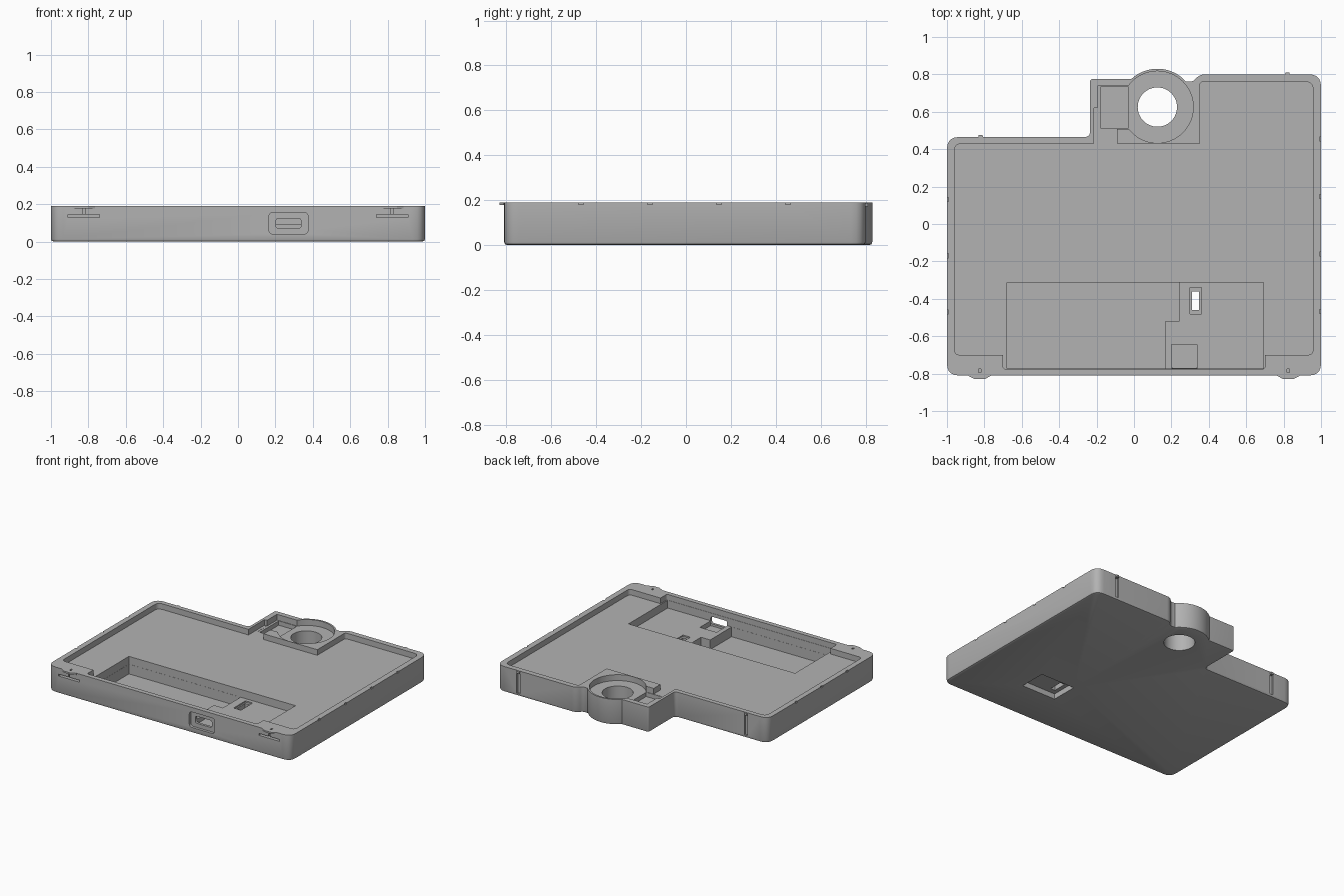
import bpy, bmesh, math
from mathutils import Vector

if "Cube" in bpy.data.objects:
    bpy.data.objects.remove(bpy.data.objects["Cube"])

grey = bpy.data.materials.new("plain grey")
grey.diffuse_color = (0.45, 0.45, 0.45, 1)
grey.use_nodes = True
grey.node_tree.nodes["Principled BSDF"].inputs["Base Color"].default_value = grey.diffuse_color


def rounded(pts, seg=5):
    """Round each (x, y, radius) corner of an outline."""
    out = []
    for i, p in enumerate(pts):
        r = p[2] if len(p) > 2 else 0
        c = Vector(p[:2])
        if r == 0:
            out.append(c)
            continue
        a = c + (Vector(pts[i - 1][:2]) - c).normalized() * r
        b = c + (Vector(pts[(i + 1) % len(pts)][:2]) - c).normalized() * r
        for k in range(seg + 1):
            t = k / seg
            out.append(a * (1 - t) ** 2 + c * 2 * t * (1 - t) + b * t * t)
    return out


def prism(name, pts, z0, z1, foot=0):
    """Extrude an outline from z0 to z1, with an optional bevelled foot."""
    bm = bmesh.new()
    base = bm.faces.new([bm.verts.new((p[0], p[1], z0)) for p in rounded(pts)])
    top = bmesh.ops.extrude_face_region(bm, geom=[base])["geom"]
    for v in top:
        if isinstance(v, bmesh.types.BMVert):
            v.co.z = z1
    bmesh.ops.recalc_face_normals(bm, faces=bm.faces)
    if foot:
        edges = [e for e in bm.edges if all(v.co.z < z0 + 1e-5 for v in e.verts)]
        bmesh.ops.bevel(bm, geom=edges, offset=foot, segments=2, profile=0.5, affect='EDGES')
    me = bpy.data.meshes.new(name)
    bm.to_mesh(me)
    bm.free()
    ob = bpy.data.objects.new(name, me)
    bpy.context.collection.objects.link(ob)
    me.materials.append(grey)
    return ob


def box(name, x0, x1, y0, y1, z0, z1):
    return prism(name, [(x0, y0), (x1, y0), (x1, y1), (x0, y1)], z0, z1)


def front_pill(name, cx, cz, w, h, y0, y1, r):
    """Rounded rectangle running along y."""
    x, z = w / 2, h / 2
    ob = prism(name, [(-x, -z, r), (x, -z, r), (x, z, r), (-x, z, r)], -y1, -y0)
    for v in ob.data.vertices:
        v.co = (cx + v.co.x, -v.co.z, cz + v.co.y)
    ob.data.update()
    return ob


def arc(cx, cy, r, a0, a1, n):
    return [(cx + r * math.cos(math.radians(a0 + (a1 - a0) * k / n)),
             cy + r * math.sin(math.radians(a0 + (a1 - a0) * k / n))) for k in range(n + 1)]


def disc(name, r, z0, z1):
    return prism(name, arc(CX, CY, r, 0, 360, 64)[:-1], z0, z1)


def cut(ob, cutter):
    m = ob.modifiers.new("cut", 'BOOLEAN')
    m.operation, m.solver, m.object = 'DIFFERENCE', 'EXACT', cutter
    bpy.context.view_layer.objects.active = ob
    bpy.ops.object.modifier_apply(modifier=m.name)
    bpy.data.objects.remove(cutter)


CX, CY = 0.125, 0.625          # lens opening centre
TOP, FLOOR, DEEP, SHELF = 0.19, 0.148, 0.018, 0.09

# outer case with a round lens bulge at the back
case = prism("case", [(-1, -0.81, 0.065), (1, -0.81, 0.065), (1, 0.8, 0.065),
                      (0.35, 0.8, 0.03), (0.315, 0.76, 0.02)]
             + arc(CX, CY, 0.205, 42, 133, 20)
             + [(-0.03, 0.775), (-0.235, 0.775, 0.015), (-0.235, 0.465, 0.03),
                (-1, 0.465, 0.065)], 0, TOP, foot=0.014)

# main tray, leaving corner blocks and the lens housing standing
cut(case, prism("tray", [
    (-0.96, -0.70, 0.03), (-0.70, -0.70), (-0.70, -0.775, 0.015), (0.70, -0.775, 0.015),
    (0.70, -0.70), (0.957, -0.70, 0.03), (0.957, 0.76, 0.04), (0.352, 0.76, 0.02),
    (0.352, 0.43), (-0.09, 0.43), (-0.09, 0.51), (-0.195, 0.51), (-0.195, 0.62),
    (-0.215, 0.62), (-0.215, 0.43), (-0.96, 0.43, 0.04)], FLOOR, 0.3))

# lens seat, side pocket and through hole
cut(case, box("pocket", -0.195, 0.0, 0.508, 0.737, FLOOR - 0.001, 0.3))
cut(case, box("pocket_floor", -0.178, -0.03, 0.512, 0.733, 0.115, 0.3))
cut(case, disc("lens_seat", 0.192, FLOOR - 0.002, 0.3))
cut(case, disc("lens_hole", 0.105, -0.1, 0.3))

# battery bay with a raised shelf at its right end
cut(case, box("bay_shelf", -0.68, 0.692, -0.773, -0.312, SHELF, 0.3))
cut(case, prism("bay", [(-0.679, -0.772), (0.165, -0.772), (0.165, -0.52), (0.24, -0.52),
                        (0.24, -0.313), (-0.679, -0.313)], DEEP, 0.3))
cut(case, box("port_well", 0.2, 0.337, -0.771, -0.645, 0.055, 0.3))

# switch slot, and the finger recess below it
cut(case, box("slot_rim", 0.3, 0.36, -0.48, -0.34, 0.08, 0.3))
cut(case, box("slot", 0.31, 0.347, -0.46, -0.36, -0.1, 0.3))
cut(case, box("finger_recess", 0.28, 0.56, -0.5, -0.3, -0.1, 0.04))

# charging port in the front wall
cut(case, front_pill("port_frame", 0.27, 0.098, 0.21, 0.115, -0.9, -0.79, 0.025))
cut(case, front_pill("port", 0.27, 0.097, 0.135, 0.052, -0.9, -0.74, 0.015))

# latch slots at the front and grooves at the back
for s, yb in ((-1, 0.465), (1, 0.8)):
    x = s * 0.825
    cut(case, box("latch_slot", x - 0.085, x + 0.085, -0.9, -0.765, 0.13, 0.144))
    cut(case, box("latch_stem", x - 0.006, x + 0.006, -0.9, -0.775, 0.14, 0.3))
    cut(case, box("latch_gap", x - 0.06, x + 0.06, -0.9, -0.795, 0.176, 0.3))
    x = s * 0.82
    cut(case, box("back_groove", x - 0.014, x + 0.014, yb - 0.012, yb + 0.1, 0.02, 0.17))
    latch = prism("front_latch", [(s * 0.825 - 0.06, -0.795), (s * 0.825 - 0.06, -0.812),
                                  (s * 0.825 - 0.025, -0.83), (s * 0.825 + 0.025, -0.83),
                                  (s * 0.825 + 0.06, -0.812), (s * 0.825 + 0.06, -0.795)],
                  0.178, TOP)
    nub = prism("back_nub", [(x - 0.016, yb - 0.01), (x + 0.016, yb - 0.01),
                             (x + 0.01, yb + 0.01), (x - 0.01, yb + 0.01)], 0.172, TOP - 0.002)

# small snap notches along the side rims
for s, ys in ((1, (0.455, 0.147, -0.16, -0.468)), (-1, (0.13, -0.17, -0.47))):
    for y in ys:
        a, b = sorted((s * 0.992, s * 1.1))
        cut(case, box("snap_notch", a, b, y - 0.011, y + 0.011, 0.18, 0.3))

# smooth the curved walls, keep edges crisp
bpy.ops.object.select_all(action='DESELECT')
case.select_set(True)
bpy.context.view_layer.objects.active = case
bpy.ops.object.shade_smooth_by_angle(angle=math.radians(30))
